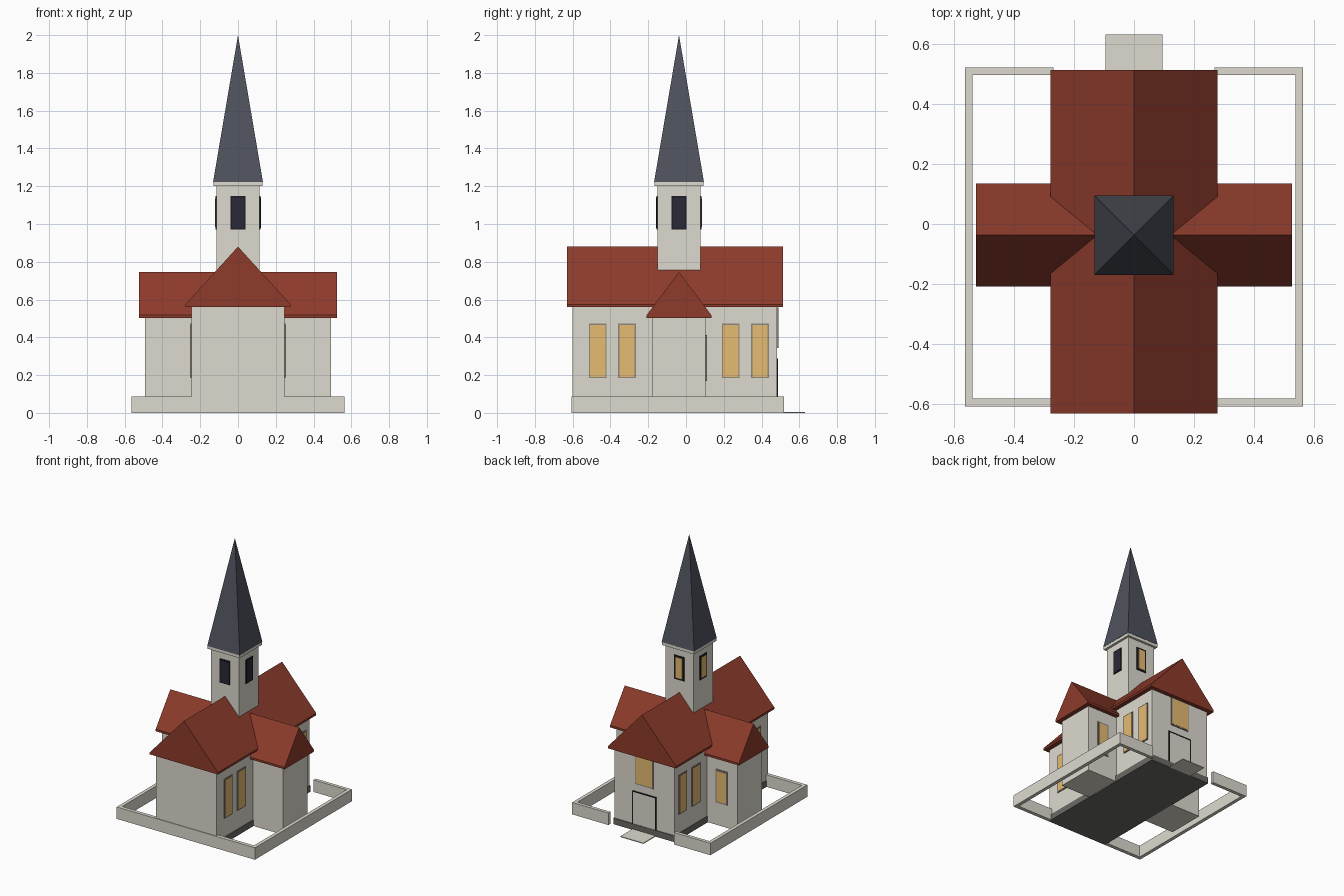
import bpy, bmesh

if "Cube" in bpy.data.objects:
    bpy.data.objects.remove(bpy.data.objects["Cube"])

def mat(name, r, g, b):
    lin = lambda c: ((c / 255 + 0.055) / 1.055) ** 2.4 if c > 10 else c / 255 / 12.92
    m = bpy.data.materials.new(name)
    m.diffuse_color = (lin(r), lin(g), lin(b), 1)
    m.use_nodes = True
    m.node_tree.nodes["Principled BSDF"].inputs["Base Color"].default_value = m.diffuse_color
    return m

STONE = mat("pale_stone", 222, 218, 207)
ROOF = mat("red_tile", 141, 59, 43)
SLATE = mat("slate", 79, 82, 92)
GLASS = mat("amber_glass", 230, 187, 113)
TRIM = mat("grey_trim", 140, 136, 128)
NAVY = mat("dark_louvre", 41, 40, 55)
BLACK = mat("black_frame", 28, 28, 34)
PLINTH = mat("dark_plinth", 108, 106, 101)

def finish(name, bm, material):
    bmesh.ops.recalc_face_normals(bm, faces=bm.faces)
    me = bpy.data.meshes.new(name)
    bm.to_mesh(me)
    bm.free()
    me.materials.append(material)
    ob = bpy.data.objects.new(name, me)
    bpy.context.collection.objects.link(ob)
    return ob

def box(name, x, y, z, material):
    bm = bmesh.new()
    bmesh.ops.create_cube(bm, size=1)
    for v in bm.verts:
        v.co = [lo + (c + 0.5) * (hi - lo) for c, (lo, hi) in zip(v.co, (x, y, z))]
    return finish(name, bm, material)

def gable_roof(name, along, half, centre, start, end, eave, ridge, fascia=0.015):
    """Closed gabled prism with a short vertical fascia; runs along x or y."""
    bm = bmesh.new()
    section = [(-half, eave), (half, eave), (half, eave + fascia),
               (0, ridge), (-half, eave + fascia)]
    put = (lambda a, s, z: (a, centre + s, z)) if along == "x" else (lambda a, s, z: (centre + s, a, z))
    near, far = ([bm.verts.new(put(a, s, z)) for s, z in section] for a in (start, end))
    bm.faces.new(near)
    bm.faces.new(far)
    for i in range(5):
        j = (i + 1) % 5
        bm.faces.new((near[i], near[j], far[j], far[i]))
    return finish(name, bm, ROOF)

def plate(name, axis, sign, wall, centre, width, z, depth, material):
    """Thin upright plate standing on the wall plane axis = wall."""
    out = sorted((wall - sign * 0.002, wall + sign * depth))
    side = (centre - width / 2, centre + width / 2)
    return box(name, out if axis == "x" else side, side if axis == "x" else out, z, material)

def window(name, axis, sign, wall, centre, width, z, trim, pane, border=0.012):
    plate(name + "_frame", axis, sign, wall, centre, width, z, 0.006, trim)
    plate(name + "_pane", axis, sign, wall, centre, width - 2 * border,
          (z[0] + border, z[1] - border), 0.0078, pane)

CY = -0.037  # crossing centre

# Nave, transept and plinth
box("nave", (-0.245, 0.245), (-0.602, 0.483), (0.002, 0.565), STONE)
box("nave_plinth", (-0.25, 0.25), (-0.604, 0.489), (0, 0.045), PLINTH)
box("transept", (-0.493, 0.493), (-0.178, 0.104), (0.001, 0.51), STONE)
gable_roof("nave_roof", "y", 0.278, 0, -0.63, 0.513, 0.56, 0.88)
gable_roof("transept_roof", "x", 0.171, CY, -0.525, 0.525, 0.503, 0.746)

# Tower and spire
box("tower", (-0.113, 0.113), (CY - 0.113, CY + 0.113), (0.7, 1.205), STONE)
box("tower_cornice", (-0.13, 0.13), (CY - 0.13, CY + 0.13), (1.2, 1.225), STONE)
bm = bmesh.new()
base = [bm.verts.new((sx * 0.132, CY + sy * 0.132, 1.222))
        for sx, sy in ((-1, -1), (1, -1), (1, 1), (-1, 1))]
tip = bm.verts.new((0, CY, 2))
bm.faces.new(base)
for i in range(4):
    bm.faces.new((base[i], base[(i + 1) % 4], tip))
finish("spire", bm, SLATE)

# Belfry openings: dark on front and right, amber on back and left
for side, axis, sign, pane in (("front", "y", -1, NAVY), ("right", "x", 1, NAVY),
                               ("back", "y", 1, GLASS), ("left", "x", -1, GLASS)):
    wall = sign * 0.113 + (CY if axis == "y" else 0)
    window("belfry_" + side, axis, sign, wall, 0 if axis == "y" else CY,
           0.08, (0.972, 1.147), BLACK, pane, 0.008 if pane == NAVY else 0.012)

# Nave side windows and transept back windows
for side, s in (("left", -1), ("right", 1)):
    for i, y in enumerate((-0.467, -0.313, 0.237, 0.392)):
        window(f"nave_window_{side}_{i + 1}", "x", s, s * 0.245, y, 0.094, (0.184, 0.472), TRIM, GLASS, 0.007)
    window("transept_window_" + side, "y", 1, 0.104, s * 0.365, 0.095, (0.168, 0.412), TRIM, GLASS, 0.01)

# Back entrance: window above the door, black door surround, step
window("entrance_window", "y", 1, 0.483, 0, 0.15, (0.343, 0.558), TRIM, GLASS, 0.008)
plate("door", "y", 1, 0.483, 0, 0.18, (0.04, 0.28), 0.003, STONE)
for side, s in (("left", -1), ("right", 1)):
    plate("door_jamb_" + side, "y", 1, 0.483, s * 0.094, 0.008, (0.04, 0.288), 0.005, BLACK)
plate("door_lintel", "y", 1, 0.483, 0, 0.196, (0.28, 0.288), 0.005, BLACK)
box("entrance_step", (-0.094, 0.094), (0.489, 0.63), (0, 0.006), STONE)

# Low yard wall with a gap at the entrance
H = (0, 0.088)
box("yard_wall_front", (-0.563, 0.563), (-0.607, -0.58), H, STONE)
for side, s in (("left", -1), ("right", 1)):
    box("yard_wall_" + side, sorted((s * 0.537, s * 0.563)), (-0.58, 0.495), H, STONE)
    box("yard_wall_back_" + side, sorted((s * 0.268, s * 0.563)), (0.495, 0.52), H, STONE)
